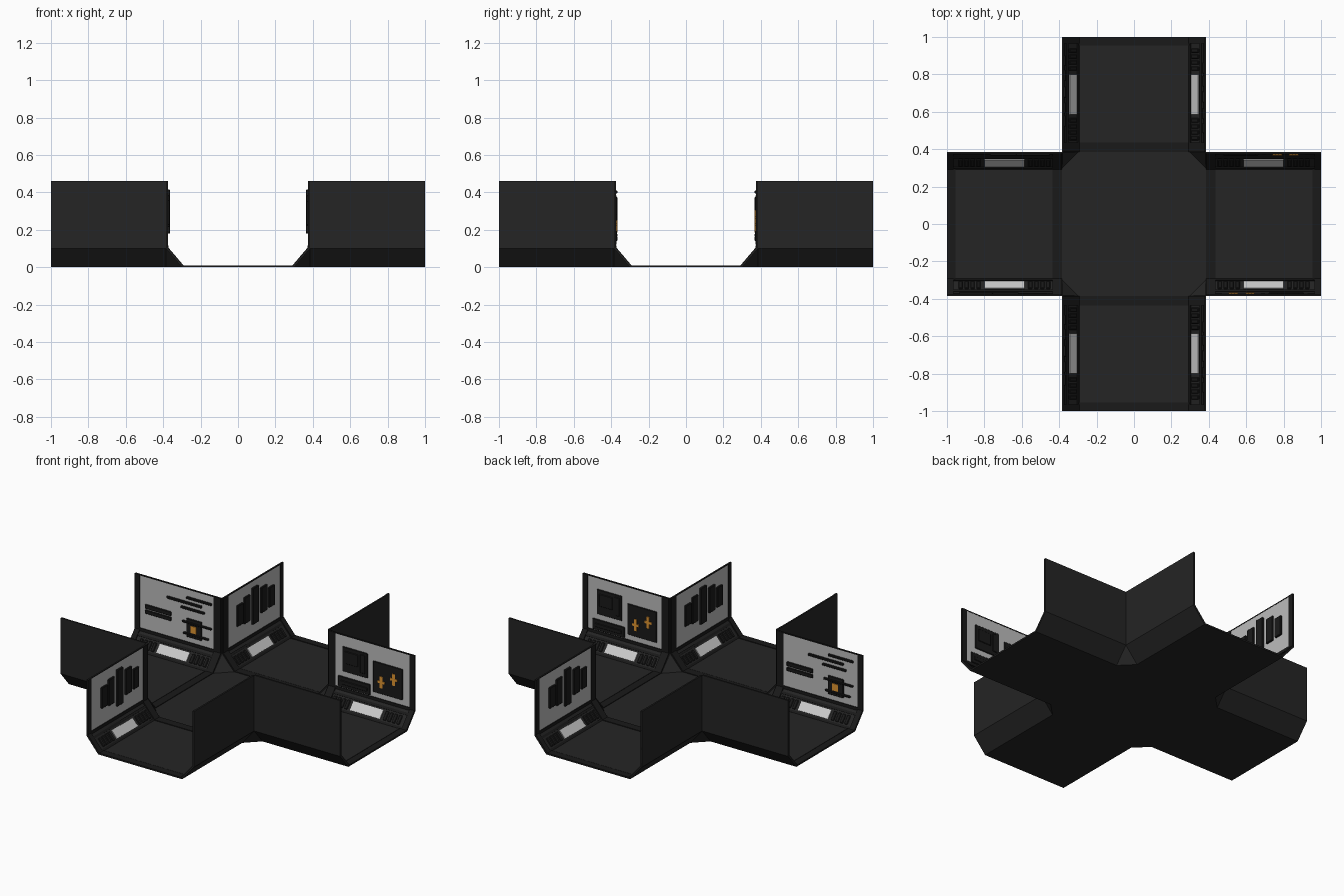
import bpy, bmesh, math
from mathutils import Matrix, Vector

if "Cube" in bpy.data.objects:
    bpy.data.objects.remove(bpy.data.objects["Cube"])

W, F, E, H, S = 0.385, 0.30, 1.0, 0.46, 0.10   # wall line, floor edge, arm end, wall height, slope top
L = E - W


def material(name, rgb):
    m = bpy.data.materials.new(name)
    m.diffuse_color = (*rgb, 1)
    m.use_nodes = True
    m.node_tree.nodes["Principled BSDF"].inputs["Base Color"].default_value = m.diffuse_color
    return m


DARK = material("dark_metal", (0.018, 0.018, 0.018))
BLACK = material("black_trim", (0.01, 0.01, 0.01))
WHITE = material("pale_panel", (0.5, 0.5, 0.5))
LAMP = material("lamp_grey", (0.55, 0.55, 0.55))
ORANGE = material("orange_light", (0.75, 0.3, 0.03))

parts = {}


def part(name, mat):
    return parts.setdefault(name, (bmesh.new(), mat))[0]


def box(name, mat, mtx, a0, a1, b0, b1, c0, c1):
    """Box spanning the given ranges along the three axes of mtx."""
    t = Matrix.Translation(((a0 + a1) / 2, (b0 + b1) / 2, (c0 + c1) / 2))
    s = Matrix.Diagonal((a1 - a0, b1 - b0, c1 - c0, 1))
    bmesh.ops.create_cube(part(name, mat), size=1, matrix=mtx @ t @ s)


def finish(name, bm, mat):
    me = bpy.data.meshes.new(name)
    bm.to_mesh(me)
    bm.free()
    me.materials.append(mat)
    ob = bpy.data.objects.new(name, me)
    bpy.context.collection.objects.link(ob)
    return ob


# Outer shell: octagonal centre floor, four arms with sloped skirts and walls
bm = bmesh.new()


def face(pts, rot):
    bm.faces.new([bm.verts.new(rot @ Vector(p)) for p in pts])


rots = [Matrix.Rotation(k * math.pi / 2, 4, 'Z') for k in range(4)]
face([rots[k] @ Vector((W, y, 0)) for k in range(4) for y in (-F, F)], Matrix())
profile = [(-W, H), (-W, S), (-F, 0), (F, 0), (W, S), (W, H)]
for r in rots:
    for (y0, z0), (y1, z1) in zip(profile, profile[1:]):
        face([(W, y0, z0), (E, y0, z0), (E, y1, z1), (W, y1, z1)], r)
    face([(W, F, 0), (W, W, S), (F, W, 0)], r)      # corner gusset
bmesh.ops.remove_doubles(bm, verts=bm.verts, dist=1e-4)
bmesh.ops.recalc_face_normals(bm, faces=bm.faces)
bm.faces.ensure_lookup_table()
if bm.faces[0].normal.z > 0:
    bmesh.ops.reverse_faces(bm, faces=bm.faces)
shell = finish("corridor_shell", bm, DARK)
sol = shell.modifiers.new("thickness", 'SOLIDIFY')
sol.thickness, sol.offset = 0.006, -1

# Detail layouts: left, right, bottom, top, depth (as seen facing the wall)
BARS = [(.135, .195, .225, .36, .02), (.207, .265, .215, .385, .02), (.29, .35, .18, .415, .022),
        (.38, .44, .22, .385, .02), (.46, .515, .225, .355, .02)]
SCREEN = [(.10, .28, .225, .385, .014), (.07, .30, .12, .19, .014), (.32, .53, .15, .35, .014),
          (.12, .215, .28, .36, .018), (.23, .265, .25, .37, .018), (.09, .28, .14, .165, .018)]
RAILS = [(.075, .26, .22, .245, .016), (.075, .26, .252, .28, .016), (.23, .48, .36, .376, .018),
         (.37, .55, .395, .41, .018), (.33, .50, .325, .34, .018), (.37, .48, .15, .27, .016),
         (.34, .55, .238, .25, .02), (.35, .53, .165, .177, .02)]
GLOW = {"bars": [],
        "screen": [(.37, .39, .19, .265, .018), (.355, .405, .22, .235, .018),
                   (.46, .48, .23, .305, .018), (.445, .495, .26, .275, .018)],
        "rails": [(.405, .445, .185, .23, .02)]}
LAYOUT = {"bars": BARS, "screen": SCREEN, "rails": RAILS}
SL = math.hypot(W - F, S)
dy, dz = (W - F) / SL, S / SL


def wall(rot, x0, kind):
    # wall frame: along, inward, up
    base = rot @ Matrix.Translation((x0, W, 0))

    def on_wall(name, mat, l, r, b, t, d, start=.004):
        box(name, mat, base, l, r, -d, -start, b, t)

    # slope frame: along, up the slope, out of the slope
    m = Matrix(((1, 0, 0, x0), (0, dy, -dz, F), (0, dz, dy, 0), (0, 0, 0, 1)))
    slope = rot @ m

    def on_slope(name, mat, l, r, b, t, d):
        box(name, mat, slope, l, r, b, t, .004, d)

    inner, outer = (.05, L - .035) if x0 > 0 else (.035, L - .05)
    on_wall("wall_panel", WHITE, inner, outer, .115, H - .006, .0085)
    # end posts, top rail and the ledge above the skirt
    for l, r in ((0, inner), (outer, L)):
        on_wall("wall_post", BLACK, l, r, S, H, .012, .002)
        on_slope("skirt_rib", BLACK, l, r, 0, SL, .013)
    on_wall("wall_post", BLACK, inner, outer, H - .006, H, .01)
    on_wall("wall_ledge", BLACK, inner, outer, S - .002, .117, .013)
    on_slope("skirt_rib", BLACK, inner, outer, 0, .014, .011)
    on_slope("skirt_rib", BLACK, inner, outer, .09, .105, .011)
    # skirt lamp with vent slots on both sides
    c = L / 2
    on_slope("skirt_lamp", LAMP, c - .107, c + .107, .022, .08, .011)
    for side in (-1, 1):
        for i in range(4):
            u = c + side * (.138 + i * .032)
            on_slope("skirt_vent", BLACK, u - .011, u + .011, .022, .08, .013)
    # wall equipment
    for d in LAYOUT[kind]:
        on_wall("wall_equipment", BLACK, *d)
    for d in GLOW[kind]:
        on_wall("wall_glow", ORANGE, *d)


for k, r in enumerate(rots):
    kinds = (("screen", "rails"), ("bars", "bars"), ("rails", "screen"), ("bars", "bars"))[k]
    wall(r, W, kinds[0])
    wall(r, -E, kinds[1])
    # floor plates and thresholds of the arm
    box("floor_plate", DARK, r, .44, .95, -F + .01, F - .01, .004, .008)
    for a, b in ((W, .435), (.955, E)):
        box("floor_threshold", BLACK, r, a, b, -F, F, .004, .010)

for name, (b, mat) in parts.items():
    ob = finish(name, b, mat)
    if name in ("wall_equipment", "skirt_vent"):
        bev = ob.modifiers.new("edge", 'BEVEL')
        bev.width, bev.segments = 0.003, 1
